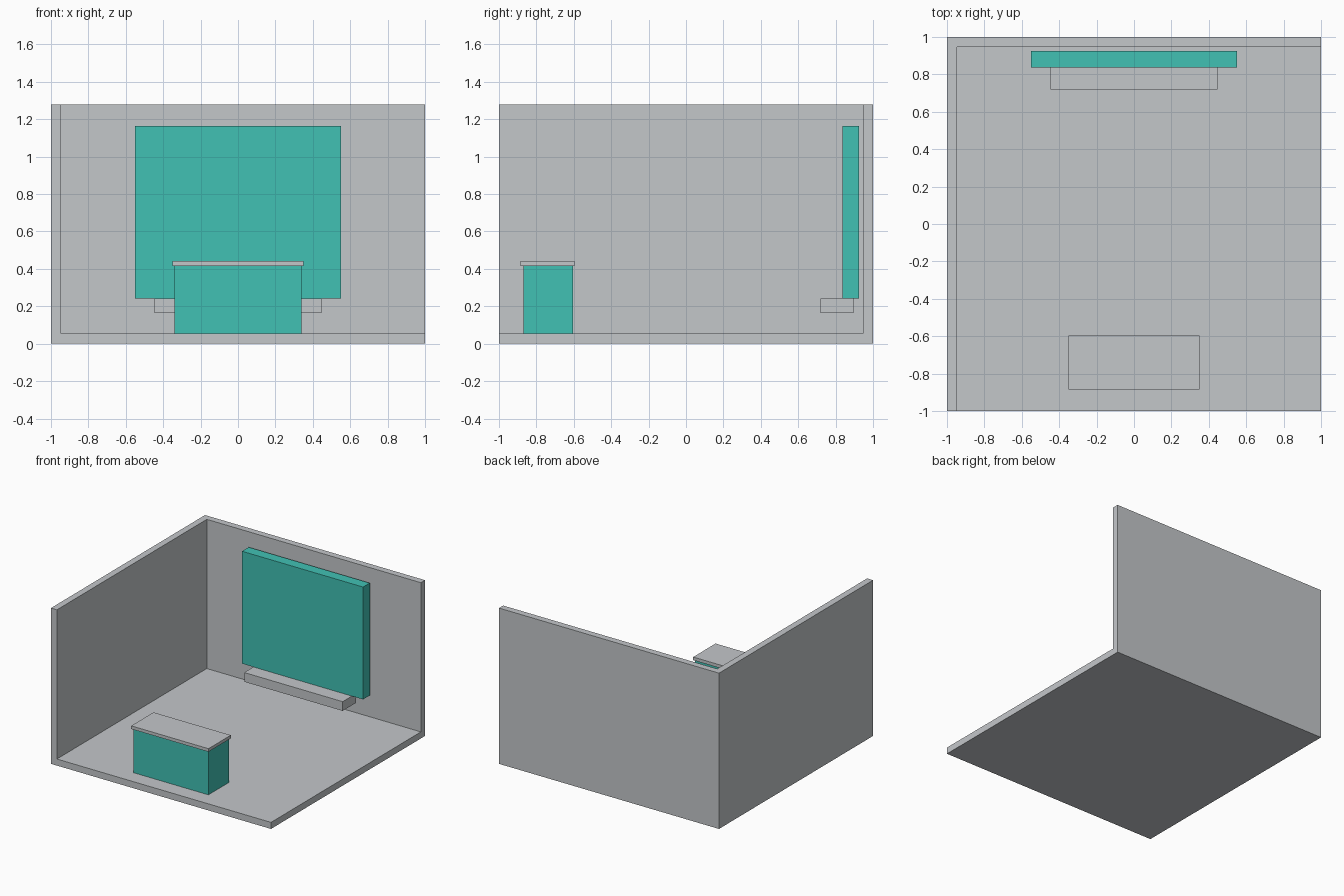
import bpy
import bmesh
from mathutils import Vector

default = bpy.data.objects.get("Cube")
if default:
    bpy.data.objects.remove(default, do_unlink=True)


def make_material(name, rgb):
    mat = bpy.data.materials.new(name)
    mat.use_nodes = True
    mat.diffuse_color = (*rgb, 1)
    mat.node_tree.nodes["Principled BSDF"].inputs["Base Color"].default_value = (*rgb, 1)
    return mat


grey = make_material("light grey", (0.55, 0.57, 0.59))
teal = make_material("teal", (0.053, 0.533, 0.456))


def box(name, low, high, mat, open_sides=()):
    """Box between two corners, leaving out the faces that point along open_sides."""
    low, high = Vector(low), Vector(high)
    bm = bmesh.new()
    bmesh.ops.create_cube(bm, size=1)
    bm.normal_update()
    unwanted = [f for f in bm.faces
                if any(f.normal.dot(Vector(d)) > 0.9 for d in open_sides)]
    bmesh.ops.delete(bm, geom=unwanted, context="FACES")
    size, centre = high - low, (low + high) / 2
    for v in bm.verts:
        v.co = v.co * size + centre
    mesh = bpy.data.meshes.new(name)
    bm.to_mesh(mesh)
    bm.free()
    mesh.materials.append(mat)
    obj = bpy.data.objects.new(name, mesh)
    bpy.context.collection.objects.link(obj)
    return obj


# Room shell: floor, back wall and one side wall, thickened inward
room = box("room_shell", (-1, -1, 0), (1, 1, 1.28), grey,
           open_sides=[(0, 0, 1), (0, -1, 0), (1, 0, 0)])
shell = room.modifiers.new("Thickness", "SOLIDIFY")
shell.thickness = 0.054
shell.offset = -1
shell.use_even_offset = True

# Back wall panel with the ledge beneath it
box("wall_panel", (-0.55, 0.838, 0.242), (0.55, 0.925, 1.165), teal)
box("wall_ledge", (-0.447, 0.72, 0.165), (0.447, 0.895, 0.241), grey)

# Counter with an overhanging top
box("counter_body", (-0.34, -0.87, 0.002), (0.34, -0.605, 0.416), teal)
box("counter_top", (-0.351, -0.885, 0.416), (0.351, -0.595, 0.442), grey)
